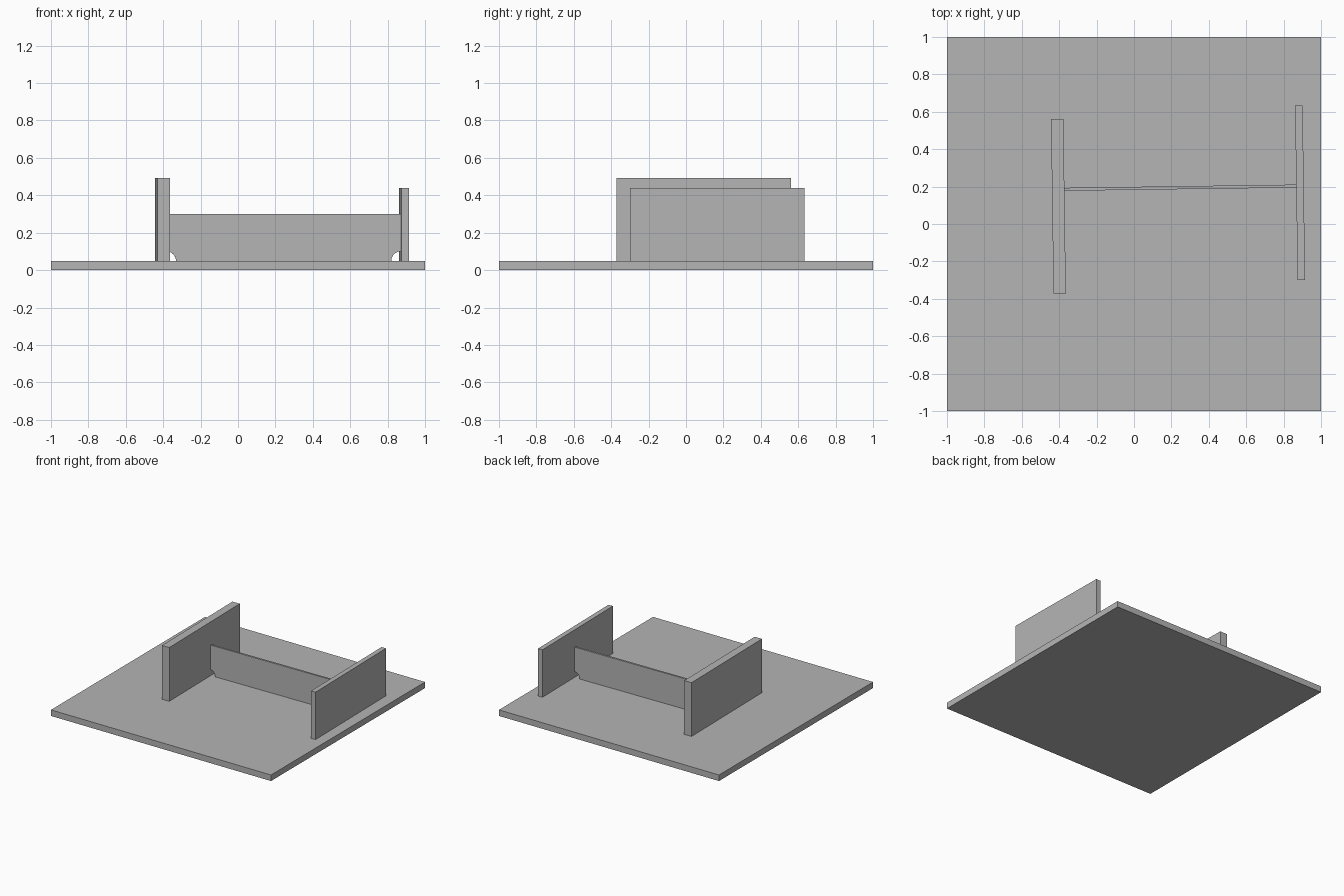
import bpy
import math
from mathutils import Matrix

cube = bpy.data.objects.get("Cube")
if cube:
    bpy.data.objects.remove(cube, do_unlink=True)

GREY = (0.46, 0.46, 0.46, 1.0)
TILT = math.radians(0.8)
FLOOR = 0.05

grey = bpy.data.materials.new("plain grey")
grey.use_nodes = True
grey.diffuse_color = GREY
grey.node_tree.nodes["Principled BSDF"].inputs["Base Color"].default_value = GREY


def extrude_profile(name, profile, depth, placement):
    """Extrude an (x, z) outline along y, centred, then place it."""
    n = len(profile)
    verts = [(x, side * depth / 2, z) for side in (-1, 1) for x, z in profile]
    faces = [tuple(range(n)), tuple(reversed(range(n, 2 * n)))]
    faces += [(i, i + n, (i + 1) % n + n, (i + 1) % n) for i in range(n)]
    mesh = bpy.data.meshes.new(name)
    mesh.from_pydata(verts, [], faces)
    mesh.transform(placement)
    mesh.materials.append(grey)
    obj = bpy.data.objects.new(name, mesh)
    bpy.context.collection.objects.link(obj)
    return obj


def slab(name, x, y, width, depth, bottom, top, angle=0.0):
    h = width / 2
    outline = [(-h, bottom), (h, bottom), (h, top), (-h, top)]
    place = Matrix.Translation((x, y, 0)) @ Matrix.Rotation(angle, 4, "Z")
    return extrude_profile(name, outline, depth, place)


# Square base plate
slab("base_plate", 0, 0, 2, 2, 0, FLOOR)

# Two upright flanges, slightly turned
slab("right_flange", -0.404, 0.095, 0.066, 0.933, FLOOR, 0.492, TILT)
slab("left_flange", 0.888, 0.167, 0.04, 0.933, FLOOR, 0.44, TILT)

# Thin web with a quarter-round notch in each lower corner
half, radius, steps = 0.626, 0.05, 12
arc = [(half - radius * math.cos(a), FLOOR + radius * math.sin(a))
       for a in (math.pi / 2 * i / steps for i in range(steps + 1))]
right_side = arc + [(half, 0.30)]
left_side = [(-x, z) for x, z in reversed(right_side)]
web_place = Matrix.Translation((0.244, 0.194, 0)) @ Matrix.Rotation(TILT, 4, "Z")
extrude_profile("web", right_side + left_side, 0.016, web_place)
